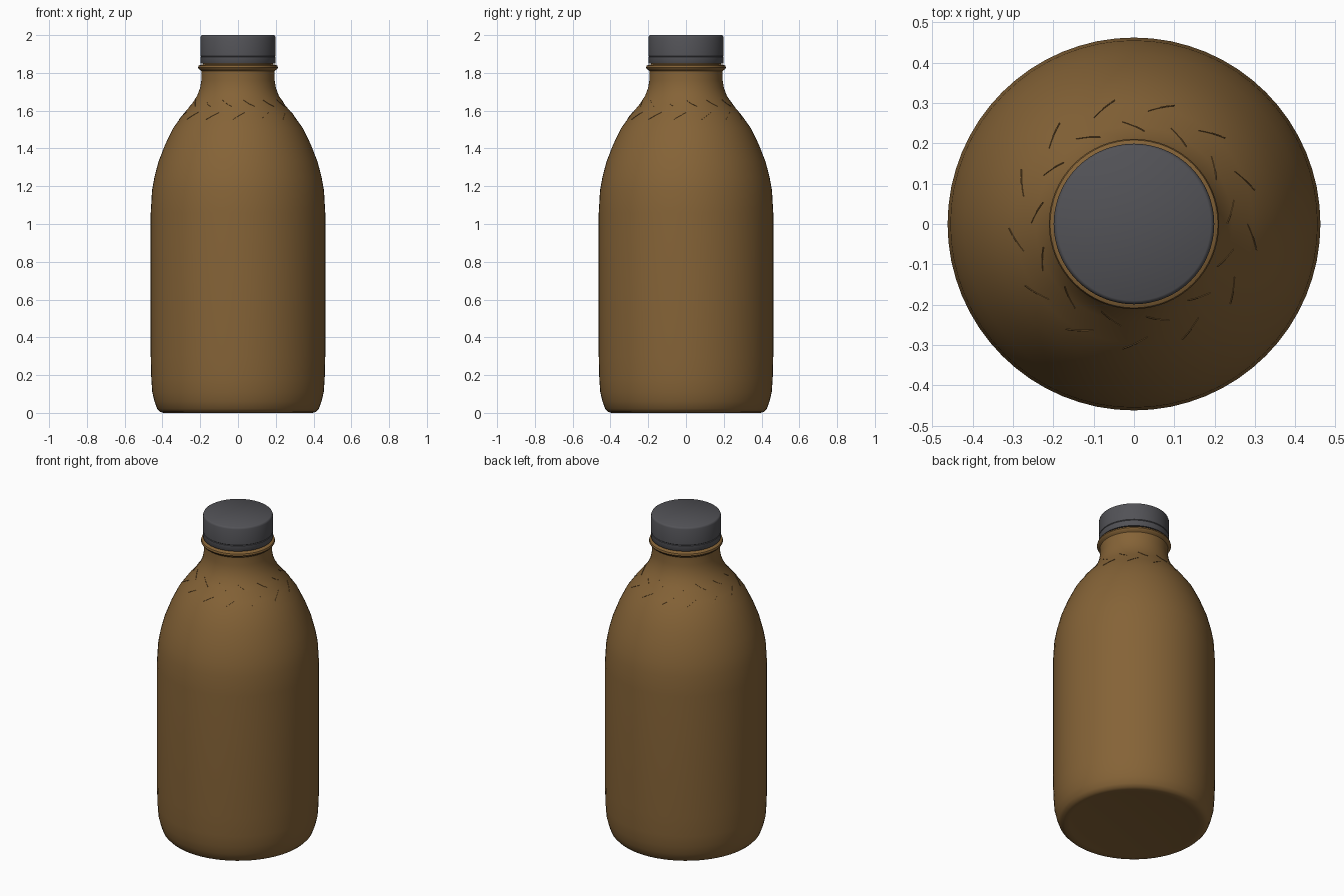
import bpy, bmesh, math
from mathutils import Vector

if "Cube" in bpy.data.objects:
    bpy.data.objects.remove(bpy.data.objects["Cube"])

def material(name, color):
    m = bpy.data.materials.new(name)
    m.diffuse_color = color
    m.use_nodes = True
    m.node_tree.nodes["Principled BSDF"].inputs["Base Color"].default_value = m.diffuse_color
    return m

def finish(name, bm, mat, angle=40):
    bmesh.ops.recalc_face_normals(bm, faces=bm.faces)
    mesh = bpy.data.meshes.new(name)
    bm.to_mesh(mesh)
    bm.free()
    ob = bpy.data.objects.new(name, mesh)
    bpy.context.collection.objects.link(ob)
    mesh.materials.append(mat)
    bpy.ops.object.select_all(action='DESELECT')
    ob.select_set(True)
    bpy.context.view_layer.objects.active = ob
    bpy.ops.object.shade_smooth_by_angle(angle=math.radians(angle))
    return ob

def lathe(name, profile, mat, segments=64, angle=40):
    """Spin an (r, z) profile around the z axis."""
    bm = bmesh.new()
    verts = [bm.verts.new((r, 0, z)) for r, z in profile]
    edges = [bm.edges.new(p) for p in zip(verts, verts[1:])]
    bmesh.ops.spin(bm, geom=verts + edges, cent=(0, 0, 0), axis=(0, 0, 1),
                   angle=math.tau, steps=segments)
    bmesh.ops.remove_doubles(bm, verts=bm.verts, dist=1e-5)
    return finish(name, bm, mat, angle)

amber = material("amber_glass", (0.235, 0.125, 0.038, 1))
dark = material("dark_plastic", (0.085, 0.085, 0.095, 1))

# Bottle body: base, straight wall, shoulder, neck and collar
shoulder = [(0.462, 1.06), (0.455, 1.18), (0.442, 1.25), (0.421, 1.33),
            (0.386, 1.42), (0.345, 1.505), (0.295, 1.575), (0.243, 1.637),
            (0.216, 1.68), (0.201, 1.72), (0.194, 1.76)]
base = [(0, 0.012), (0.3, 0.01), (0.37, 0.002), (0.395, 0), (0.413, 0.006),
        (0.428, 0.022), (0.442, 0.06), (0.454, 0.11), (0.459, 0.18), (0.462, 0.3)]
collar = [(0.194, 1.81), (0.199, 1.815), (0.207, 1.82), (0.211, 1.828),
          (0.208, 1.838), (0.198, 1.843), (0.185, 1.845), (0.185, 1.9), (0, 1.9)]
lathe("bottle", base + shoulder + collar, amber)

# Screw cap with a tamper band below a fine groove
lathe("cap", [(0, 1.85), (0.197, 1.85), (0.199, 1.853), (0.199, 1.884),
              (0.196, 1.887), (0.199, 1.89), (0.199, 1.988), (0.196, 1.996),
              (0.19, 2.0), (0, 2.0)], dark)

# Two rows of slanted raised dashes around the shoulder
def on_shoulder(angle, r):
    for (r0, z0), (r1, z1) in zip(shoulder, shoulder[1:]):
        if r1 <= r <= r0:
            z = z0 + (z1 - z0) * (r0 - r) / (r0 - r1)
            return Vector((r * math.cos(angle), r * math.sin(angle), z))

bm = bmesh.new()
count, steps, half_width, lift = 13, 4, 0.0018, 0.002
for start, radius, half_angle, slope in ((77, 0.296, 6, -0.014), (90, 0.243, 6.5, 0.012)):
    for k in range(count):
        mid = math.radians(start) + math.tau * k / count
        rings = []
        for i in range(steps + 1):
            t = 2 * i / steps - 1
            a = mid + math.radians(half_angle) * t
            p = on_shoulder(a, radius + slope * t)
            out = Vector((math.cos(a), math.sin(a), 0.8)).normalized()
            up = Vector((-math.cos(a) * 0.8, -math.sin(a) * 0.8, 1)).normalized()
            rings.append([bm.verts.new(p + up * s * half_width + out * d)
                          for s, d in ((-1, -lift), (-1, lift), (1, lift), (1, -lift))])
        for q, w in zip(rings, rings[1:]):
            for j in range(4):
                bm.faces.new((q[j], q[j - 1], w[j - 1], w[j]))
        bm.faces.new(rings[0])
        bm.faces.new(rings[-1])
finish("shoulder_dashes", bm, amber, 30)
